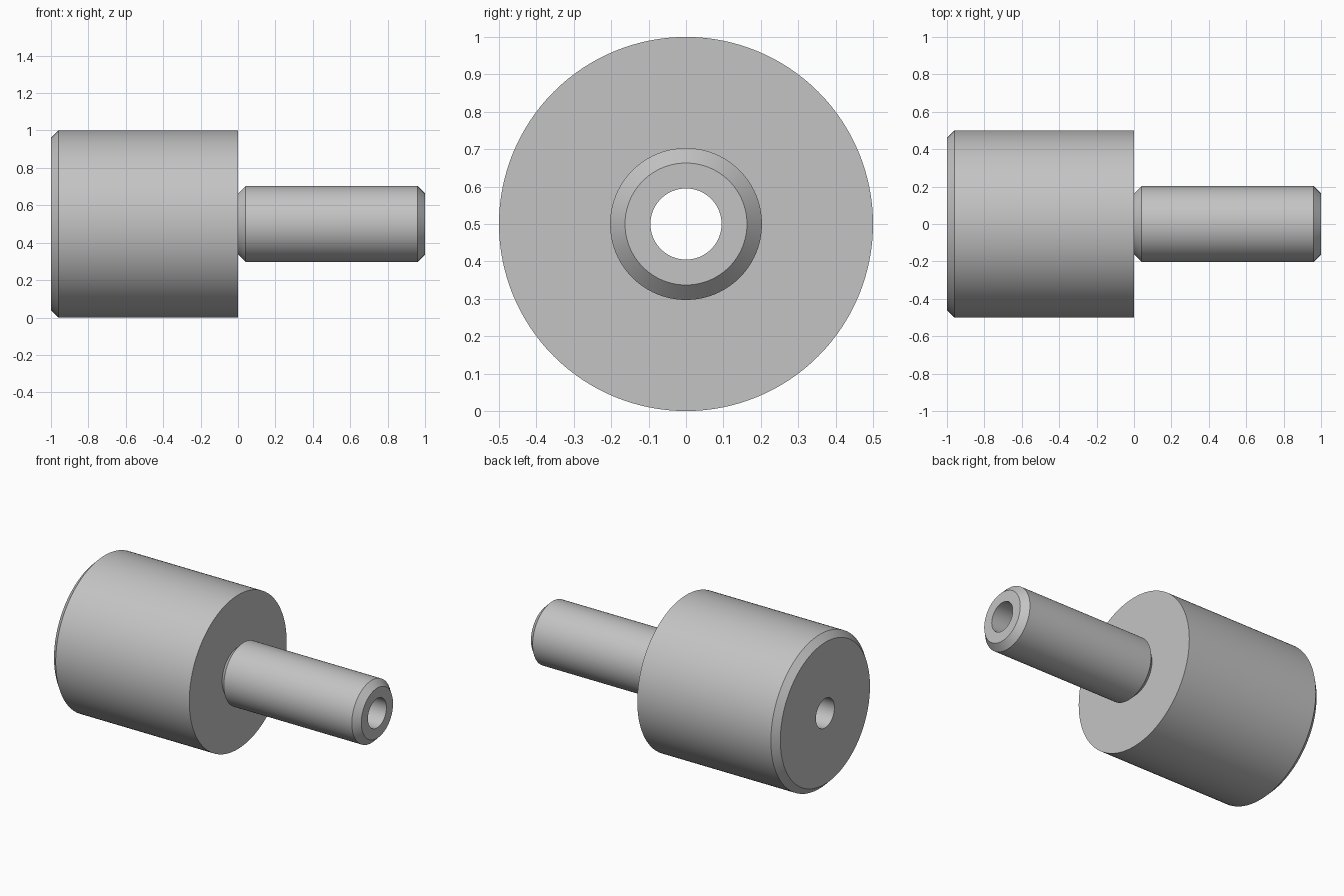
import bpy
import bmesh
from math import cos, sin, tau, radians

cube = bpy.data.objects.get("Cube")
if cube:
    bpy.data.objects.remove(cube, do_unlink=True)

SEGMENTS = 128
AXIS_HEIGHT = 0.5
BODY_R, SHAFT_R, BORE_R = 0.5, 0.203, 0.095
CHAMFER = 0.04

# Single satin grey metal
metal = bpy.data.materials.new("grey metal")
metal.use_nodes = True
colour = (0.55, 0.55, 0.55, 1)
metal.diffuse_color = colour
metal.node_tree.nodes["Principled BSDF"].inputs["Base Color"].default_value = colour


def lathe(name, profile):
    """Turn a closed (x, radius) outline around the horizontal axis."""
    bm = bmesh.new()
    rings = []
    for x, r in profile:
        rings.append([bm.verts.new((x, r * cos(tau * i / SEGMENTS),
                                    AXIS_HEIGHT + r * sin(tau * i / SEGMENTS)))
                      for i in range(SEGMENTS)])
    for k, ring in enumerate(rings):
        following = rings[(k + 1) % len(rings)]
        for i in range(SEGMENTS):
            j = (i + 1) % SEGMENTS
            bm.faces.new((ring[i], ring[j], following[j], following[i]))
    bmesh.ops.recalc_face_normals(bm, faces=bm.faces)
    mesh = bpy.data.meshes.new(name)
    bm.to_mesh(mesh)
    bm.free()
    mesh.materials.append(metal)
    obj = bpy.data.objects.new(name, mesh)
    bpy.context.collection.objects.link(obj)
    bpy.ops.object.select_all(action="DESELECT")
    obj.select_set(True)
    bpy.context.view_layer.objects.active = obj
    bpy.ops.object.shade_smooth_by_angle(angle=radians(30))
    return obj


# Wide body, chamfered shaft and through bore, turned as one piece
lathe("stepped_bushing", [
    (-1, BORE_R),
    (-1, BODY_R - CHAMFER),
    (-1 + CHAMFER, BODY_R),
    (0, BODY_R),
    (0, SHAFT_R - CHAMFER),
    (CHAMFER, SHAFT_R),
    (1 - CHAMFER, SHAFT_R),
    (1, SHAFT_R - CHAMFER),
    (1, BORE_R),
])
